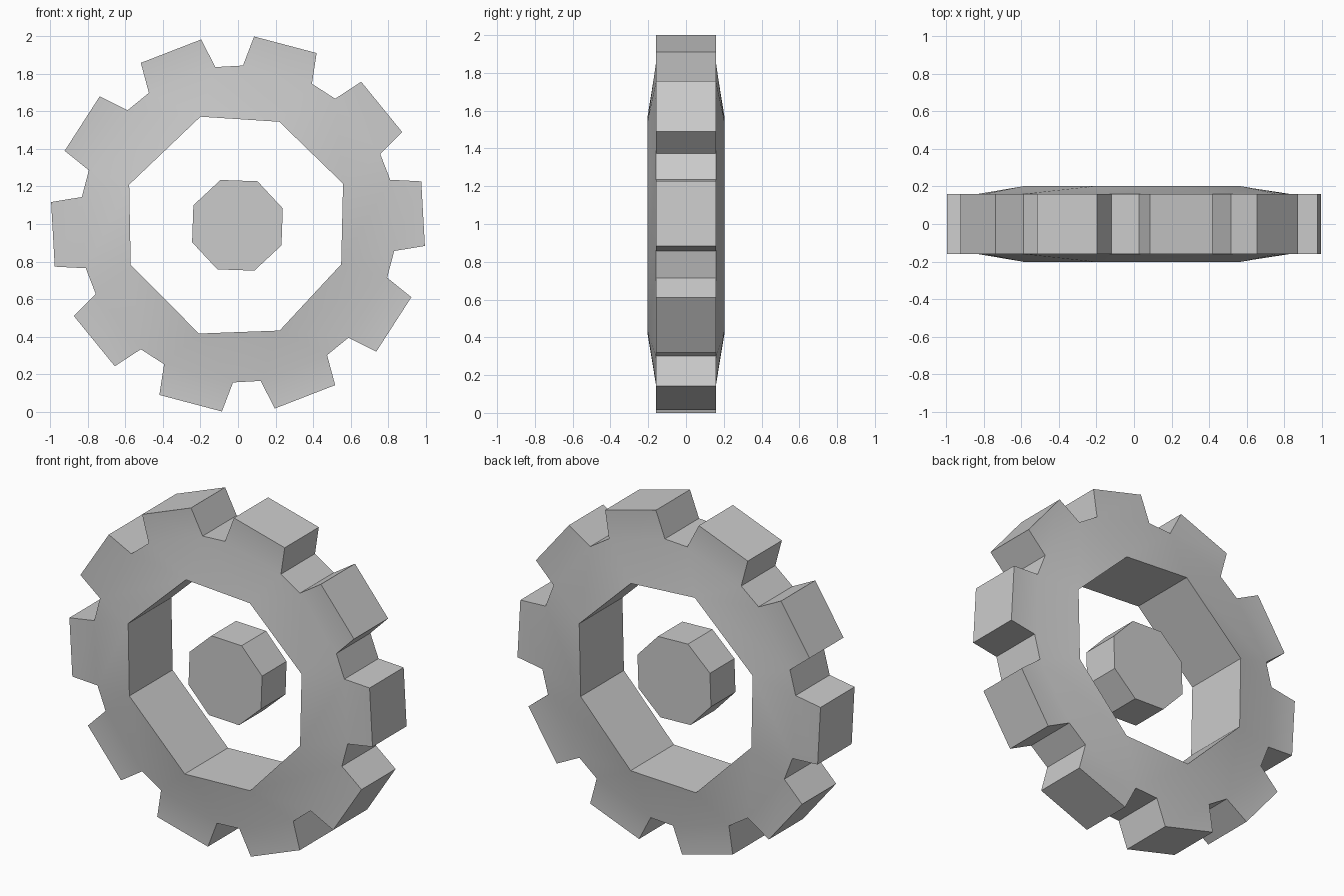
import bpy, bmesh
from math import sin, cos, radians, atan2, pi

if "Cube" in bpy.data.objects:
    bpy.data.objects.remove(bpy.data.objects["Cube"])

TIP_R, ROOT_R = 1.003, 0.845
RIM_Y, BORE_Y, HUB_Y = 0.16, 0.203, 0.115


def polar(r, deg):
    a = radians(deg)
    return (r * cos(a), 1.0 + r * sin(a))


def finish(bm, name):
    bmesh.ops.recalc_face_normals(bm, faces=bm.faces)
    me = bpy.data.meshes.new(name)
    bm.to_mesh(me)
    bm.free()
    ob = bpy.data.objects.new(name, me)
    bpy.context.collection.objects.link(ob)
    bpy.context.view_layer.objects.active = ob
    ob.select_set(True)
    bpy.ops.object.shade_smooth_by_angle(angle=radians(25))
    ob.select_set(False)
    return ob


# Profiles in x, z, counter-clockwise
bore = [(0.56, 1.215), (0.22, 1.545), (-0.2, 1.572), (-0.58, 1.21),
        (-0.572, 0.782), (-0.208, 0.416), (0.222, 0.432), (0.55, 0.785)]
root, tip = [], []
for k in range(10):
    mid = 3.2 + 36 * k
    root += [polar(ROOT_R, mid - 13), polar(ROOT_R, mid + 13)]
    tip += [polar(TIP_R, mid - 9.9), polar(TIP_R, mid + 9.9)]


def nearest_bore(p):
    def gap(q):
        d = atan2(p[1] - 1, p[0]) - atan2(q[1] - 1, q[0])
        return abs((d + pi) % (2 * pi) - pi)
    return min(range(8), key=lambda i: gap(bore[i]))


# Toothed ring: two sloped faces, flat teeth, outer rim and octagonal bore
bm = bmesh.new()
sides = []
for s in (-1, 1):
    loops = [[bm.verts.new((x, s * y, z)) for x, z in pts]
             for pts, y in ((root, RIM_Y), (tip, RIM_Y), (bore, BORE_Y))]
    r, t, b = loops
    for i in range(20):
        j = (i + 1) % 20
        m, n = nearest_bore(root[i]), nearest_bore(root[j])
        bm.faces.new((r[i], r[j], b[m]))
        if m != n:
            bm.faces.new((r[j], b[n], b[m]))
        if i % 2 == 0:
            bm.faces.new((r[i], t[i], t[j], r[j]))
    outline = []
    for i in range(0, 20, 2):
        outline += [r[i], t[i], t[i + 1], r[i + 1]]
    sides.append((outline, b))
for front, back in zip(sides[0], sides[1]):
    n = len(front)
    for i in range(n):
        j = (i + 1) % n
        bm.faces.new((front[i], front[j], back[j], back[i]))
finish(bm, "gear_ring")

# Loose octagonal hub in the middle
bm = bmesh.new()
caps = []
for s in (-1, 1):
    vs = []
    for k in range(8):
        x, z = polar(0.258, 20.5 + 45 * k)
        vs.append(bm.verts.new((x - 0.003, s * HUB_Y, z - 0.007)))
    bm.faces.new(vs)
    caps.append(vs)
for i in range(8):
    j = (i + 1) % 8
    bm.faces.new((caps[0][i], caps[0][j], caps[1][j], caps[1][i]))
finish(bm, "hub")
